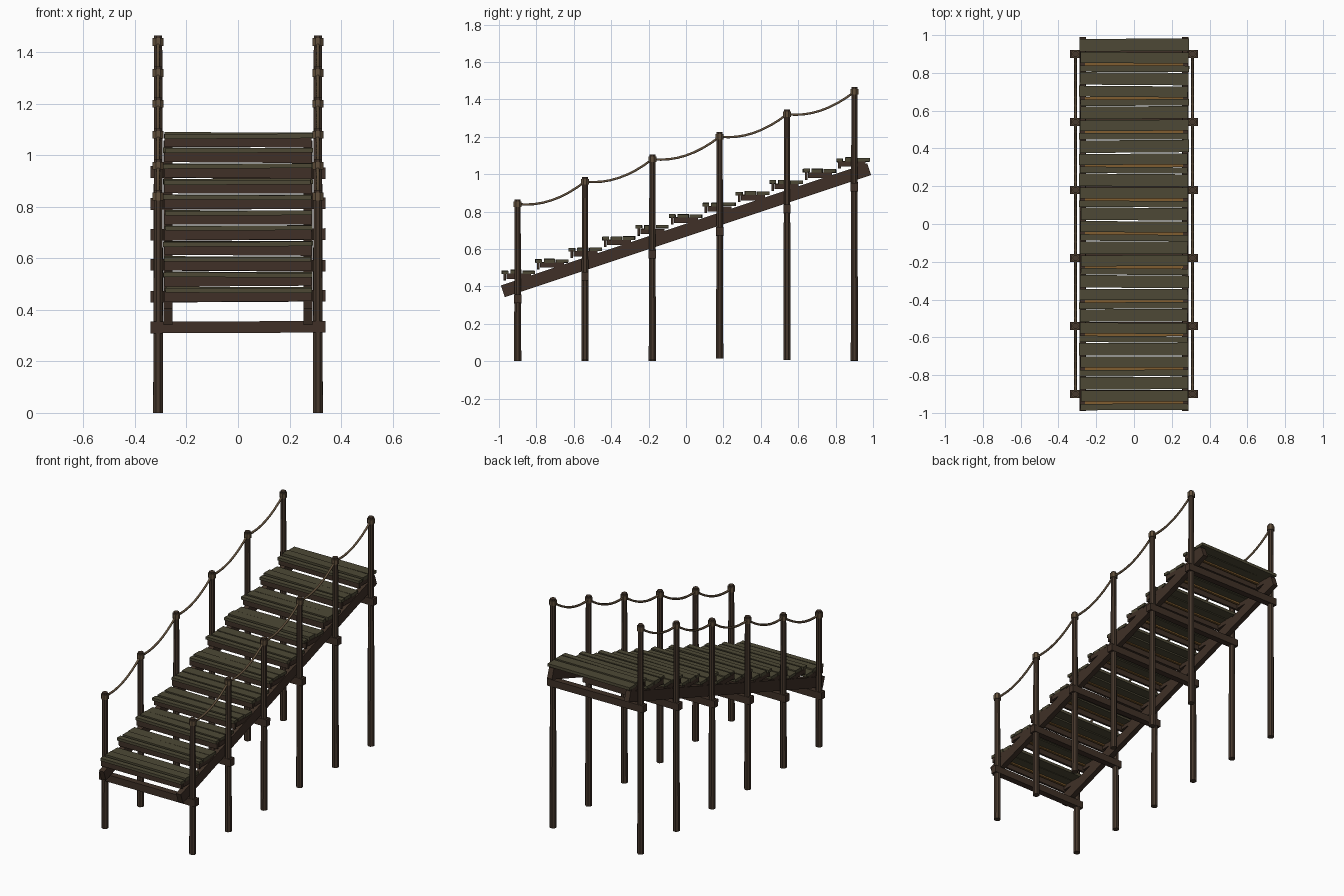
import bpy, bmesh, math, random
from mathutils import Matrix, Vector

if "Cube" in bpy.data.objects:
    bpy.data.objects.remove(bpy.data.objects["Cube"])

random.seed(4)
SLOPE = 1 / 3
POST_Y = [-0.9 + 0.36 * i for i in range(6)]
POST_X = 0.31


def material(name, rgb):
    m = bpy.data.materials.new(name)
    m.diffuse_color = (*rgb, 1)
    m.use_nodes = True
    m.node_tree.nodes["Principled BSDF"].inputs["Base Color"].default_value = m.diffuse_color
    return m


DARK = material("dark_wood", (0.050, 0.030, 0.020))
POST = material("post_wood", (0.060, 0.038, 0.025))
DECK = material("mossy_wood", (0.075, 0.066, 0.036))
STRIP = material("fresh_wood", (0.22, 0.11, 0.03))
ROPE = material("rope", (0.12, 0.08, 0.045))


def finish(name, bm, mat):
    me = bpy.data.meshes.new(name)
    bm.to_mesh(me)
    bm.free()
    me.materials.append(mat)
    ob = bpy.data.objects.new(name, me)
    bpy.context.collection.objects.link(ob)
    return ob


def box(name, loc, size, mat, rot=Matrix()):
    bm = bmesh.new()
    bmesh.ops.create_cube(bm, size=1, matrix=Matrix.Translation(loc) @ rot @ Matrix.Diagonal((*size, 1)))
    return finish(name, bm, mat)


def cylinder(name, x, y, z0, z1, r0, r1, mat, sides=8):
    bm = bmesh.new()
    bmesh.ops.create_cone(bm, cap_ends=True, segments=sides, radius1=r0, radius2=r1, depth=z1 - z0,
                          matrix=Matrix.Translation((x, y, (z0 + z1) / 2)) @ Matrix.Rotation(math.pi / 8, 4, 'Z'))
    return finish(name, bm, mat)


# Sloping side beams
tilt = Matrix.Rotation(math.atan(SLOPE), 4, 'X')
for side in (-1, 1):
    box("stringer", (side * 0.272, 0, 0.70), (0.034, 2.065, 0.066), DARK, tilt)

# Posts, rope lashings and cross beams
for i, y in enumerate(POST_Y):
    rope_z = 1.14 + y * SLOPE
    for side in (-1, 1):
        x = side * POST_X
        foot = 0 if i == 0 else random.uniform(0, 0.02)
        cylinder("post", x, y, foot, rope_z + 0.025, 0.021, 0.017, POST)
        cylinder("rope_lashing", x, y, rope_z - 0.015, rope_z + 0.015, 0.023, 0.023, ROPE)
    box("cross_beam", (0, y, 0.633 + y * SLOPE), (0.68, 0.04, 0.045), DARK,
        Matrix.Rotation(random.uniform(-0.008, 0.008), 4, 'Y'))

# Hanging ropes between the posts
for side in (-1, 1):
    cu = bpy.data.curves.new("hand_rope", 'CURVE')
    cu.dimensions = '3D'
    cu.bevel_depth = 0.007
    cu.bevel_resolution = 1
    cu.use_fill_caps = True
    pts = []
    for a, b in zip(POST_Y, POST_Y[1:]):
        for k in range(8):
            t = k / 8
            y = a + (b - a) * t
            pts.append((side * POST_X, y, 1.14 + y * SLOPE - 0.04 * 4 * t * (1 - t)))
    pts.append((side * POST_X, POST_Y[-1], 1.44))
    sp = cu.splines.new('POLY')
    sp.points.add(len(pts) - 1)
    for p, co in zip(sp.points, pts):
        p.co = (*co, 1)
    cu.materials.append(ROPE)
    bpy.context.collection.objects.link(bpy.data.objects.new("hand_rope", cu))

# Steps: three uneven planks, a riser board and a batten below the gap
for s in range(11):
    y0 = -0.985 + 0.179 * s
    z = 0.476 + 0.06 * s
    for start, width, thick in ((0.0, 0.034, 0.018), (0.046, 0.058, 0.022), (0.110, 0.066, 0.018)):
        rot = (Matrix.Rotation(random.uniform(-0.008, 0.008), 4, 'Z')
               @ Matrix.Rotation(random.uniform(-0.006, 0.006), 4, 'Y'))
        box("step_plank", (random.uniform(-0.004, 0.004), y0 + start + width / 2, z + random.uniform(-0.002, 0.003)),
            (0.57 + random.uniform(-0.005, 0.01), width, thick), DECK, rot)
    box("riser_board", (0, y0 + 0.016, z - 0.023), (0.57, 0.014, 0.042), DARK,
        Matrix.Rotation(random.uniform(-0.008, 0.008), 4, 'Y'))
    box("step_batten", (0, y0 + 0.04, z - 0.012), (0.52, 0.014, 0.012), STRIP)
    for side in (-1, 1):
        box("step_cleat", (side * 0.272, y0 + 0.09, z - 0.022), (0.028, 0.13, 0.028), DARK)
